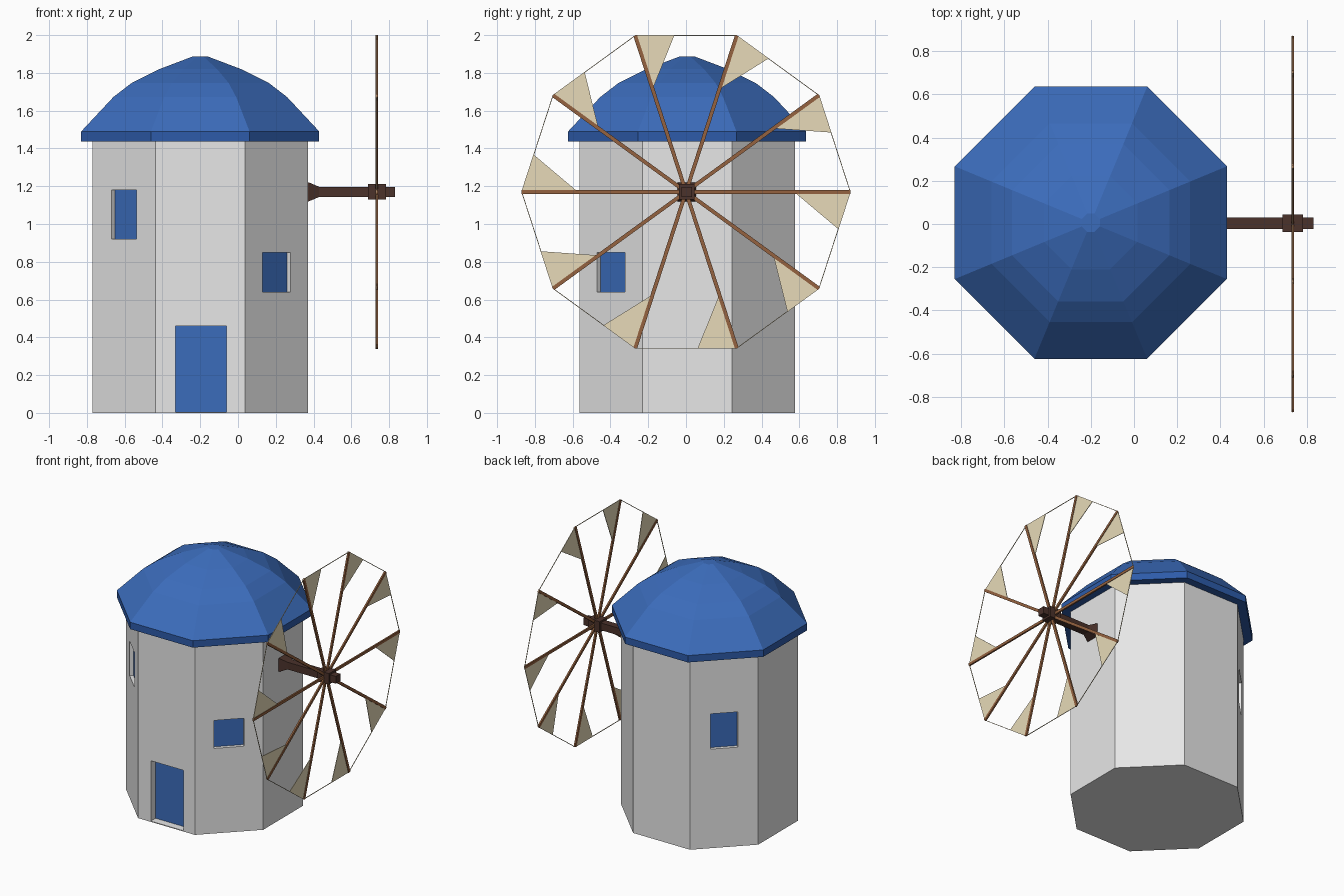
import bpy, bmesh, math
from mathutils import Matrix, Vector

if "Cube" in bpy.data.objects:
    bpy.data.objects.remove(bpy.data.objects["Cube"])

CX, CY = -0.2, 0.006          # tower axis
WALL = 0.571                  # tower apothem
HUB = Vector((0.735, 0.0, 1.17))
R, N = 0.87, 10               # wheel radius and spoke count


def material(name, rgb):
    m = bpy.data.materials.new(name)
    m.diffuse_color = (*rgb, 1)
    m.use_nodes = True
    m.node_tree.nodes["Principled BSDF"].inputs["Base Color"].default_value = m.diffuse_color
    return m


white = material("wall_white", (0.8, 0.8, 0.8))
blue = material("roof_blue", (0.044, 0.15, 0.50))
rim_blue = material("eave_blue", (0.026, 0.105, 0.40))
dark = material("dark_wood", (0.07, 0.032, 0.024))
wood = material("spoke_wood", (0.30, 0.122, 0.05))
cloth = material("sail_cloth", (0.8, 0.70, 0.48))


def finish(name, bm, *mats):
    bmesh.ops.recalc_face_normals(bm, faces=bm.faces)
    me = bpy.data.meshes.new(name)
    bm.to_mesh(me)
    bm.free()
    for m in mats:
        me.materials.append(m)
    ob = bpy.data.objects.new(name, me)
    bpy.context.collection.objects.link(ob)
    return ob


def box(bm, size, mat):
    bmesh.ops.create_cube(bm, size=1, matrix=mat @ Matrix.Diagonal((*size, 1)))


def loft(bm, rings):
    """Skin a list of point rings and cap both ends."""
    vs = [[bm.verts.new(p) for p in ring] for ring in rings]
    n = len(vs[0])
    for a, b in zip(vs, vs[1:]):
        for i in range(n):
            j = (i + 1) % n
            bm.faces.new((a[i], a[j], b[j], b[i]))
    bm.faces.new(vs[0][::-1])
    bm.faces.new(vs[-1])


def octagon(apothem, z):
    r = apothem / math.cos(math.pi / 8)
    return [(CX + r * math.cos(math.pi * (i + .5) / 4),
             CY + r * math.sin(math.pi * (i + .5) / 4), z) for i in range(8)]


# tower walls
bm = bmesh.new()
loft(bm, [octagon(WALL, 0), octagon(WALL, 1.46)])
tower = finish("tower", bm, white)

# openings: name, face angle, sideways shift, width, bottom, top, depth
openings = [
    ("door", -90, 0.005, 0.27, 0.006, 0.46, 0.06),
    ("front_left_window", -135, 0, 0.185, 0.92, 1.18, 0.03),
    ("front_right_window", -45, 0, 0.208, 0.64, 0.85, 0.03),
    ("back_left_window", 135, 0, 0.19, 0.745, 1.01, 0.03),
]
cut = bmesh.new()
for name, ang, shift, w, z0, z1, depth in openings:
    frame = (Matrix.Translation((CX, CY, (z0 + z1) / 2))
             @ Matrix.Rotation(math.radians(ang), 4, 'Z'))
    box(cut, (2 * depth, w, z1 - z0), frame @ Matrix.Translation((WALL, shift, 0)))
    bm = bmesh.new()
    box(bm, (0.008, w, z1 - z0), frame @ Matrix.Translation((WALL - depth, shift, 0)))
    finish(name, bm, blue)
cutter = finish("opening_cutter", cut, white)
cutter.hide_render = True
cutter.hide_viewport = True
mod = tower.modifiers.new("openings", 'BOOLEAN')
mod.operation = 'DIFFERENCE'
mod.solver = 'EXACT'
mod.object = cutter

# domed roof with an upright eave band
bm = bmesh.new()
profile = [(0.63, 1.438), (0.63, 1.49), (0.46, 1.672), (0.364, 1.746),
           (0.216, 1.82), (0.042, 1.886)]
loft(bm, [octagon(a, z) for a, z in profile])
for f in bm.faces:
    f.material_index = 1 if f.calc_center_median().z < 1.48 else 0
finish("roof", bm, blue, rim_blue)


# axle with flared root, and hub block
def square(x, h):
    return [(x, HUB.y + 0.004 + a * h, HUB.z + b * h)
            for a, b in ((-1, -1), (1, -1), (1, 1), (-1, 1))]


bm = bmesh.new()
loft(bm, [square(x, h) for x, h in ((0.36, 0.05), (0.375, 0.05), (0.43, 0.027), (0.83, 0.027))])
finish("axle", bm, dark)
bm = bmesh.new()
box(bm, (0.096, 0.082, 0.082), Matrix.Translation(HUB + Vector((0, 0.004, 0))))
finish("hub", bm, dark)


# wheel: spokes, rim rope and triangular sails
def rim(i, r=R):
    a = math.tau * i / N
    return HUB + Vector((0, r * math.cos(a), r * math.sin(a)))


def bar(bm, a, b, thick, wide):
    d = b - a
    ang = math.atan2(d.z, d.y)
    m = Matrix.Translation((a + b) / 2) @ Matrix.Rotation(ang, 4, 'X')
    box(bm, (thick, d.length, wide), m)


spokes, rope, sails = bmesh.new(), bmesh.new(), bmesh.new()
for i in range(N):
    tip, nxt = rim(i), rim(i - 1)
    bar(spokes, HUB, tip, 0.012, 0.02)
    bar(rope, tip, nxt, 0.004, 0.004)
    tri = [tip, rim(i, 0.572), tip.lerp(nxt, 0.385)]
    loft(sails, [[p + Vector((x, 0, 0)) for p in tri] for x in (-0.002, 0.002)])
finish("spokes", spokes, wood)
finish("rim_rope", rope, cloth)
finish("sails", sails, cloth)
